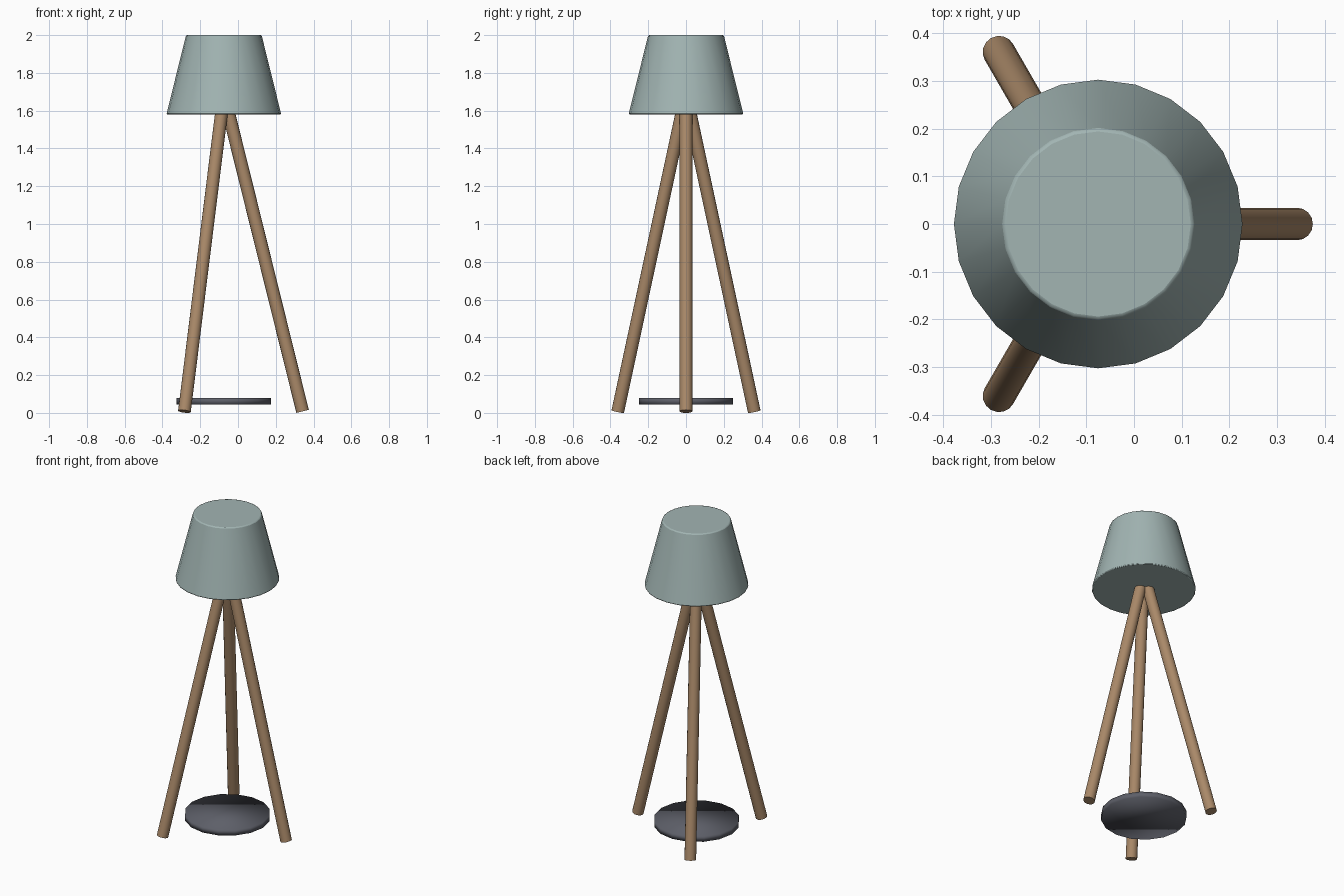
import bpy
import math
from mathutils import Vector

cube = bpy.data.objects.get("Cube")
if cube:
    bpy.data.objects.remove(cube, do_unlink=True)

AXIS_X = -0.075  # the lamp's vertical axis


def make_material(name, rgb):
    mat = bpy.data.materials.new(name)
    mat.use_nodes = True
    color = (*rgb, 1.0)
    mat.diffuse_color = color
    mat.node_tree.nodes["Principled BSDF"].inputs["Base Color"].default_value = color
    return mat


def make_frustum(name, bottom, top, r_bottom, r_top, sides, mat):
    """Closed round solid between two points, smooth shaded."""
    bottom, top = Vector(bottom), Vector(top)
    span = top - bottom
    bpy.ops.mesh.primitive_cone_add(
        vertices=sides, radius1=r_bottom, radius2=r_top, depth=span.length,
        location=(bottom + top) / 2,
        rotation=span.to_track_quat("Z", "Y").to_euler())
    obj = bpy.context.object
    obj.name = name
    obj.data.materials.append(mat)
    bpy.ops.object.shade_smooth()
    return obj


sage = make_material("sage fabric", (0.36, 0.46, 0.45))
wood = make_material("warm wood", (0.40, 0.25, 0.14))
slate = make_material("dark slate", (0.11, 0.115, 0.14))

# Lampshade with softly rounded rims
shade = make_frustum("lampshade", (AXIS_X, 0, 1.58), (AXIS_X, 0, 2.0),
                     0.304, 0.2, 24, sage)
bevel = shade.modifiers.new("soft rims", "BEVEL")
bevel.width = 0.006
bevel.segments = 2
bevel.limit_method = "ANGLE"
bevel.angle_limit = math.radians(40)
bpy.ops.object.shade_smooth_by_angle(angle=math.radians(50))

# Three splayed legs meeting inside the shade
for name, degrees in (("left_leg", 0), ("back_right_leg", 120), ("front_right_leg", 240)):
    a = math.radians(degrees)
    foot = (AXIS_X + 0.417 * math.cos(a), 0.417 * math.sin(a), 0.008)
    make_frustum(name, foot, (AXIS_X, 0, 1.69), 0.034, 0.034, 16, wood)
    bpy.ops.object.shade_smooth_by_angle(angle=math.radians(50))

# Low round tray between the legs
make_frustum("base_disc", (AXIS_X, 0, 0.044), (AXIS_X, 0, 0.08), 0.25, 0.25, 16, slate)
